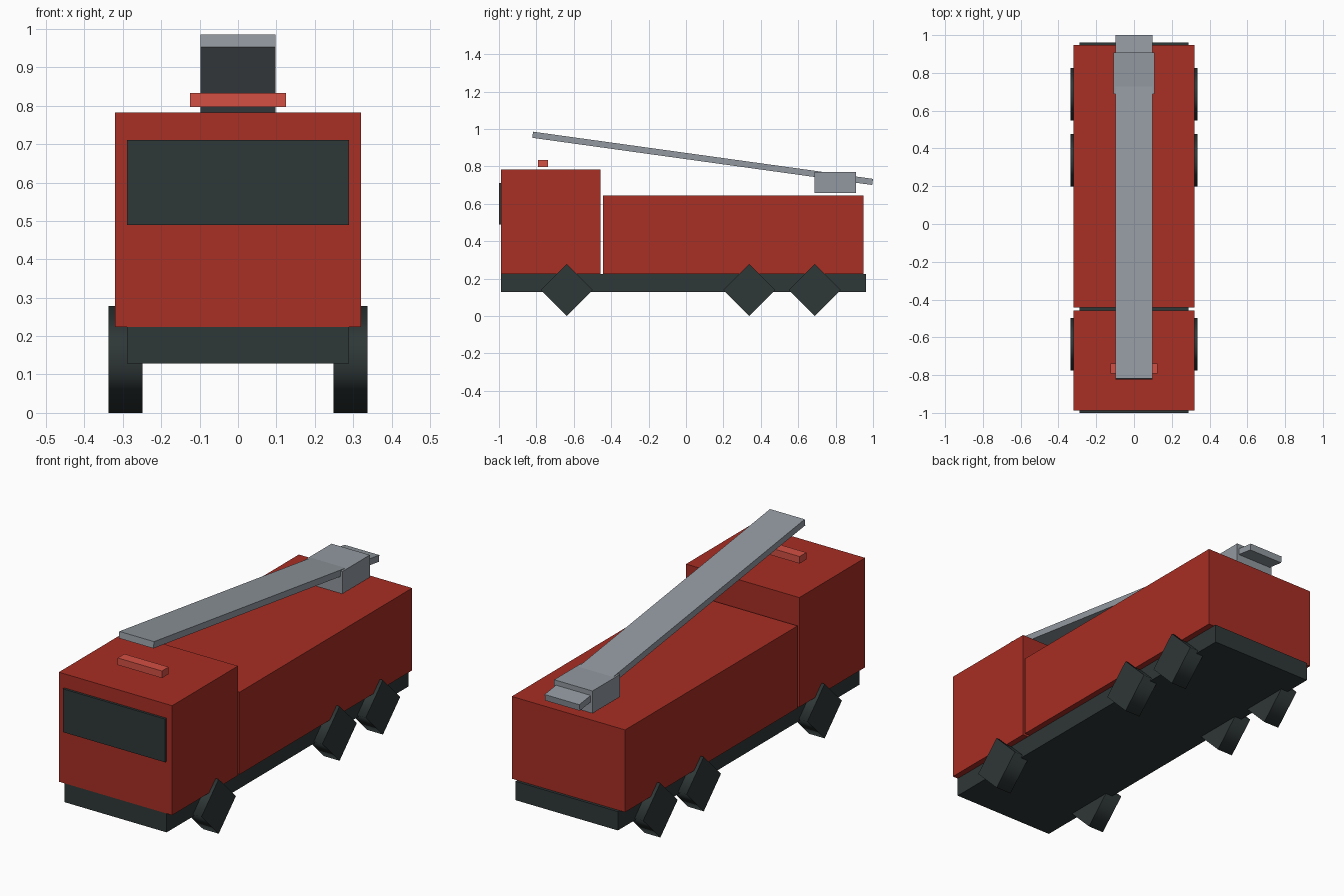
import bpy
import math

if "Cube" in bpy.data.objects:
    bpy.data.objects.remove(bpy.data.objects["Cube"], do_unlink=True)


def material(name, rgb):
    # sRGB 0-255 to linear
    lin = [((c / 255 + 0.055) / 1.055) ** 2.4 for c in rgb]
    mat = bpy.data.materials.new(name)
    mat.use_nodes = True
    mat.diffuse_color = (*lin, 1)
    bsdf = mat.node_tree.nodes["Principled BSDF"]
    bsdf.inputs["Base Color"].default_value = (*lin, 1)
    bsdf.inputs["Roughness"].default_value = 0.8
    return mat


red = material("engine red", (168, 46, 36))
bright_red = material("beacon red", (212, 80, 68))
grey = material("ladder grey", (146, 153, 160))
dark = material("dark rubber and glass", (47, 55, 55))


def box(name, half_width, y0, y1, z0, z1, mat, pitch=0):
    """Box centred on x, spanning y0..y1 and z0..z1, then pitched about x."""
    bpy.ops.mesh.primitive_cube_add(size=1, location=(0, (y0 + y1) / 2, (z0 + z1) / 2))
    ob = bpy.context.object
    ob.name = name
    ob.scale = (2 * half_width, y1 - y0, z1 - z0)
    ob.rotation_euler.x = pitch
    ob.data.materials.append(mat)
    return ob


def wheel(name, x, y, radius=0.139, width=0.088):
    """Four-sided wheel standing on one corner, tread shaded smooth."""
    bpy.ops.mesh.primitive_cylinder_add(
        vertices=4, radius=radius, depth=width,
        location=(x, y, radius), rotation=(0, math.pi / 2, 0))
    ob = bpy.context.object
    ob.name = name
    ob.data.materials.append(dark)
    for face in ob.data.polygons:
        face.use_smooth = abs(face.normal.z) < 0.5


# Chassis and bodywork
box("chassis", 0.289, -0.988, 0.962, 0.128, 0.224, dark)
box("cab", 0.32, -0.988, -0.457, 0.224, 0.783, red)
box("rear_body", 0.32, -0.443, 0.948, 0.224, 0.644, red)
box("windscreen", 0.289, -1.0, -0.98, 0.49, 0.711, dark)
box("light_bar", 0.125, -0.792, -0.738, 0.797, 0.833, bright_red)

# Ladder on its turret, sloping down to the rear
box("turret", 0.108, 0.687, 0.909, 0.657, 0.771, grey)
length, thick, mid_y, mid_z = 1.835, 0.033, 0.089, 0.843
box("ladder", 0.098, mid_y - length / 2, mid_y + length / 2,
    mid_z - thick / 2, mid_z + thick / 2, grey, pitch=math.radians(-7.9))

# Three axles
for axle, y in (("front", -0.637), ("middle", 0.338), ("rear", 0.688)):
    for side, sign in (("left", 1), ("right", -1)):
        wheel(f"{axle}_{side}_wheel", sign * 0.293, y)
